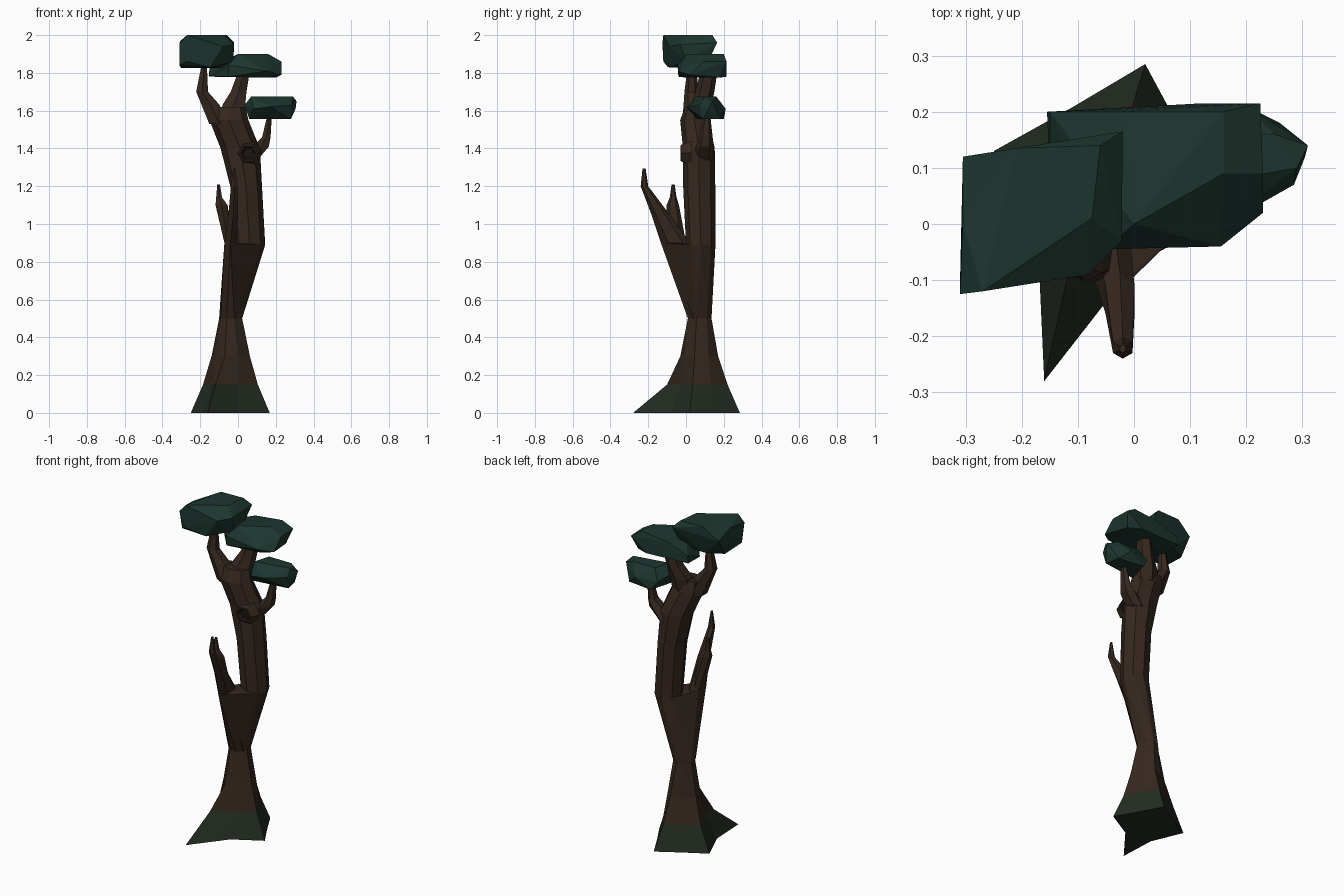
import bpy, bmesh, math


def material(name, col):
    m = bpy.data.materials.new(name)
    m.diffuse_color = (*col, 1)
    return m


BARK = material("bark", (0.036, 0.021, 0.014))
MOSS = material("moss", (0.017, 0.026, 0.016))
LEAF = material("leaf", (0.012, 0.036, 0.028))
DARK = material("hollow", (0.012, 0.008, 0.006))


def finish(bm, name, mats):
    bmesh.ops.recalc_face_normals(bm, faces=bm.faces)
    me = bpy.data.meshes.new(name)
    bm.to_mesh(me)
    bm.free()
    for m in mats:
        me.materials.append(m)
    ob = bpy.data.objects.new(name, me)
    bpy.context.collection.objects.link(ob)
    return ob


def ring(x, y, z, rx, ry, n):
    """Horizontal polygon ring, starting at the back."""
    return [(x + rx * math.cos(a), y + ry * math.sin(a), z)
            for a in (math.pi / 2 + math.tau * i / n for i in range(n))]


def loft(name, rings, mats=(BARK,), pick=None):
    """Skin a list of equal point rings and cap both ends."""
    bm = bmesh.new()
    vs = [[bm.verts.new(p) for p in r] for r in rings]
    n = len(vs[0])
    for a, b in zip(vs, vs[1:]):
        for i in range(n):
            j = (i + 1) % n
            bm.faces.new((a[i], a[j], b[j], b[i]))
    bm.faces.new(vs[0][::-1])
    bm.faces.new(vs[-1])
    if pick:
        for f in bm.faces:
            f.material_index = pick(f.calc_center_median())
    return finish(bm, name, mats)


def limb(name, path, n=6):
    return loft(name, [ring(*p, n) for p in path])


def clump(name, pts, mat=LEAF):
    """Faceted mass: convex hull of a few corner points."""
    bm = bmesh.new()
    for p in pts:
        bm.verts.new(p)
    res = bmesh.ops.convex_hull(bm, input=bm.verts)
    junk = {e for e in res["geom_interior"] + res["geom_unused"]
            if isinstance(e, bmesh.types.BMVert)}
    bmesh.ops.delete(bm, geom=list(junk), context='VERTS')
    return finish(bm, name, (mat,))


# Trunk: star-shaped root flare, waist, then the leaning main stem
roots = [
    (0.0, [(.02, .285), (-.115, .205), (-.25, .13), (-.17, -.06),
           (-.16, -.28), (0, -.075), (.168, .02), (.09, .155)]),
    (0.15, [(0, .22), (-.09, .17), (-.185, .12), (-.14, 0),
            (-.12, -.10), (0, -.03), (.105, .035), (.06, .135)]),
    (0.3, [(-.01, .17), (-.07, .15), (-.14, .10), (-.12, .03),
           (-.07, -.03), (0, -.01), (.063, .045), (.04, .12)]),
    (0.5, [(-.03, .135), (-.065, .13), (-.10, .09), (-.09, .04),
           (-.06, .01), (-.02, .01), (.022, .055), (.01, .11)]),
]
rings = [[(x, y, z) for x, y in pts] for z, pts in roots]
waist = rings[-1]
stem = ring(.062, .078, .89, .082, .078, 8)
rings.append(stem)
for p in ((.043, .07, 1.2, .084, .085), (.012, .068, 1.4, .104, .084),
          (-.048, .045, 1.55, .103, .076), (-.055, .05, 1.62, .095, .055)):
    rings.append(ring(*p, 8))
loft("trunk", rings, (BARK, MOSS), lambda c: int(c.z < .12))

# Front branch with two bare prongs, and the solid crotch below the fork
front = ring(-.04, -.055, .9, .037, .078, 6)
loft("front_branch", [ring(-.04, .06, .5, .058, .048, 6), front] +
     [ring(*p, 6) for p in ((-.025, -.135, 1.05, .03, .048),
                            (-.02, -.22, 1.2, .02, .02), (-.02, -.222, 1.295, .006, .008))])
clump("fork_crotch", waist + stem + front, BARK)
limb("short_prong", [(-.05, -.05, .9, .025, .05), (-.087, -.07, 1.1, .037, .033),
                     (-.1, -.068, 1.14, .018, .018), (-.103, -.068, 1.21, .008, .008)])

# Crown branches
limb("left_crown_branch", [(-.1, .04, 1.53, .06, .06), (-.145, .035, 1.63, .055, .048),
                           (-.19, .03, 1.7, .036, .038), (-.178, .03, 1.85, .015, .02)])
limb("middle_crown_branch", [(-.03, .06, 1.55, .07, .06), (-.022, .08, 1.63, .07, .055),
                             (.003, .1, 1.7, .048, .05), (.03, .12, 1.8, .036, .045)])
limb("right_crown_branch", [(.06, .09, 1.34, .05, .055), (.12, .1, 1.41, .05, .048),
                            (.15, .105, 1.46, .026, .036), (.168, .11, 1.58, .013, .018)])

# Knot hole: hexagonal lip with a sunken centre
knot = [[(.055 + r * math.cos(math.tau * i / 6), y, 1.375 + r * math.sin(math.tau * i / 6))
         for i in range(6)]
        for r, y in ((.075, .03), (.05, -.027), (.042, -.029), (.028, -.012))]
loft("knot_hole", knot, (BARK, DARK),
     lambda c: int(c.y > -.026 and math.hypot(c.x - .055, c.z - 1.375) < .04))

# Leaf masses
clump("left_foliage", [
    (-.27, -.12, 2), (-.21, .135, 2), (-.06, .14, 2), (-.075, .01, 2),
    (-.31, -.125, 1.955), (-.305, 0, 1.97), (-.305, .12, 1.93), (-.02, .165, 1.96),
    (-.022, -.03, 1.95), (-.08, -.09, 1.94), (-.31, -.1, 1.84), (-.3, .05, 1.825),
    (-.05, .1, 1.825), (-.025, 0, 1.86), (-.15, -.095, 1.83), (-.27, -.12, 1.86),
    (-.2, .1, 1.825)])
clump("middle_foliage", [
    (-.02, .2, 1.88), (0, 0, 1.9), (.16, .09, 1.9), (.16, .2, 1.9),
    (.225, .215, 1.86), (.23, .09, 1.86), (.23, .02, 1.79), (.155, -.04, 1.81),
    (-.05, -.045, 1.84), (-.155, .2, 1.785), (-.15, .2, 1.83), (.12, .215, 1.78),
    (.2, .18, 1.775), (.15, 0, 1.775), (-.05, -.04, 1.78), (-.15, .08, 1.78)])
clump("right_foliage", [
    (.07, .06, 1.675), (.29, .1, 1.675), (.25, .16, 1.675), (.1, .16, 1.675),
    (.035, .1, 1.63), (.31, .14, 1.65), (.305, .12, 1.61), (.08, .01, 1.61),
    (.17, .005, 1.62), (.285, .07, 1.63), (.06, .19, 1.61), (.2, .21, 1.61),
    (.06, .06, 1.555), (.28, .09, 1.555), (.26, .18, 1.555), (.1, .2, 1.555)])
